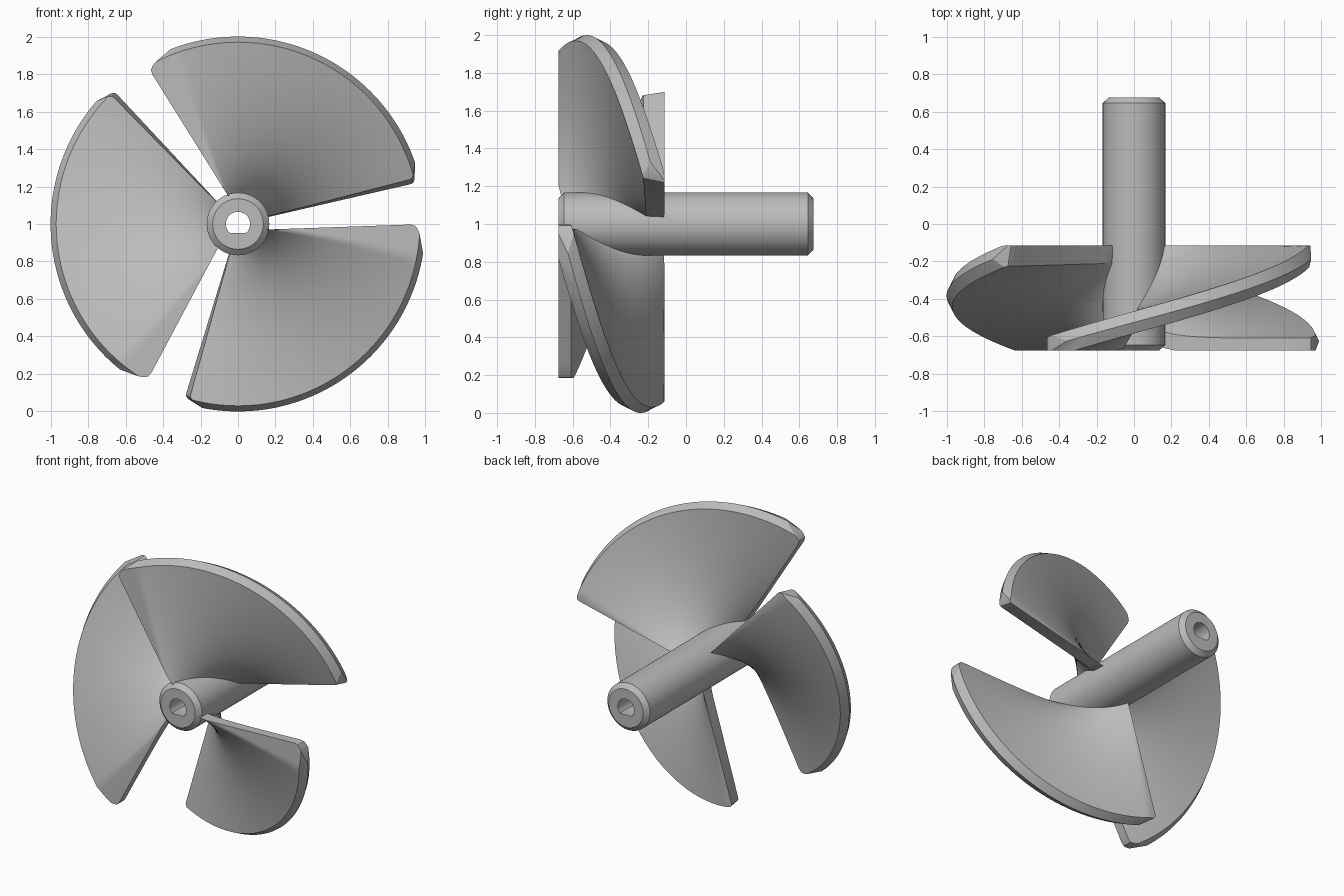
import bpy, bmesh
from math import radians, degrees, sin, cos, pi

cube = bpy.data.objects.get("Cube")
if cube:
    bpy.data.objects.remove(cube, do_unlink=True)

grey = bpy.data.materials.new("plain_grey")
grey.use_nodes = True
colour = (0.5, 0.5, 0.5, 1)
grey.diffuse_color = colour
grey.node_tree.nodes["Principled BSDF"].inputs["Base Color"].default_value = colour

END = 0.675          # half length of the shaft
REAR = -0.115        # rear plane that trims the blades


def polar(r, deg, y):
    return (r * cos(radians(deg)), y, 1 + r * sin(radians(deg)))


def loft_loops(name, loops, wrap):
    """Skin a list of equally long closed loops, capped or wrapped round."""
    bm = bmesh.new()
    rows = [[bm.verts.new(p) for p in loop] for loop in loops]
    pairs = list(zip(rows, rows[1:]))
    if wrap:
        pairs.append((rows[-1], rows[0]))
    n = len(rows[0])
    for a, b in pairs:
        for i in range(n):
            j = (i + 1) % n
            bm.faces.new((a[i], a[j], b[j], b[i]))
    if not wrap:
        # end caps as strips between the front and back halves of each loop
        for row in (rows[0], rows[-1]):
            for i in range(n // 2):
                quad = [row[i], row[i + 1], row[-i - 1], row[-i]]
                bm.faces.new(list(dict.fromkeys(quad)))
    bmesh.ops.remove_doubles(bm, verts=bm.verts, dist=1e-5)
    bmesh.ops.recalc_face_normals(bm, faces=bm.faces)
    mesh = bpy.data.meshes.new(name)
    bm.to_mesh(mesh)
    bm.free()
    mesh.materials.append(grey)
    obj = bpy.data.objects.new(name, mesh)
    bpy.context.collection.objects.link(obj)
    bpy.ops.object.select_all(action="DESELECT")
    obj.select_set(True)
    bpy.context.view_layer.objects.active = obj
    bpy.ops.object.shade_smooth_by_angle(angle=radians(25))
    return obj


# Shaft: chamfered tube with a D-shaped bore
def ring(r, y, flat=None):
    pts = [polar(r, 360 * i / 72, y) for i in range(72)]
    return [(x, v, max(z, 1 - flat) if flat else z) for x, v, z in pts]


loft_loops("shaft", [
    ring(0.065, -END, 0.047), ring(0.135, -END),
    ring(0.167, -END + 0.03), ring(0.167, END - 0.03),
    ring(0.135, END), ring(0.065, END, 0.047)], wrap=True)


# Blades: helical sheet, tapered to the hub, with a bevelled rim
def lead(r):
    return 122 - degrees(0.035 / r) - 9 * max(0, (r - 0.93) / 0.07) ** 2


def trail(r, side):
    return 13 + (1.5 if side < 0 else 0) + 6 * max(0, (r - 0.95) / 0.05) ** 2


def blade_point(r, s, side, turn):
    a = lead(r) + (trail(r, side) - lead(r)) * s
    y = -0.525 - 0.272 * radians(a - 90) + side * (0.04 + 0.02 * r)
    return polar(r, a + turn, min(max(y, -END), REAR))


STEPS = 64
RADII = [0.11, 0.165] + [0.22 + 0.07 * i for i in range(11)] + [0.945, 0.958, 0.97]


def section(s, turn):
    front = [blade_point(r, s, -1, turn) for r in RADII]
    back = [blade_point(r, s, 1, turn) for r in RADII]
    root = blade_point(0.105, s, 0, turn)
    rim = blade_point(1.0, s, 0, turn)
    return [root] + front + [rim] + back[::-1]


for name, turn in (("top_blade", 0), ("right_blade", 120), ("lower_left_blade", 240)):
    loft_loops(name, [section(i / STEPS, turn) for i in range(STEPS + 1)], wrap=False)
